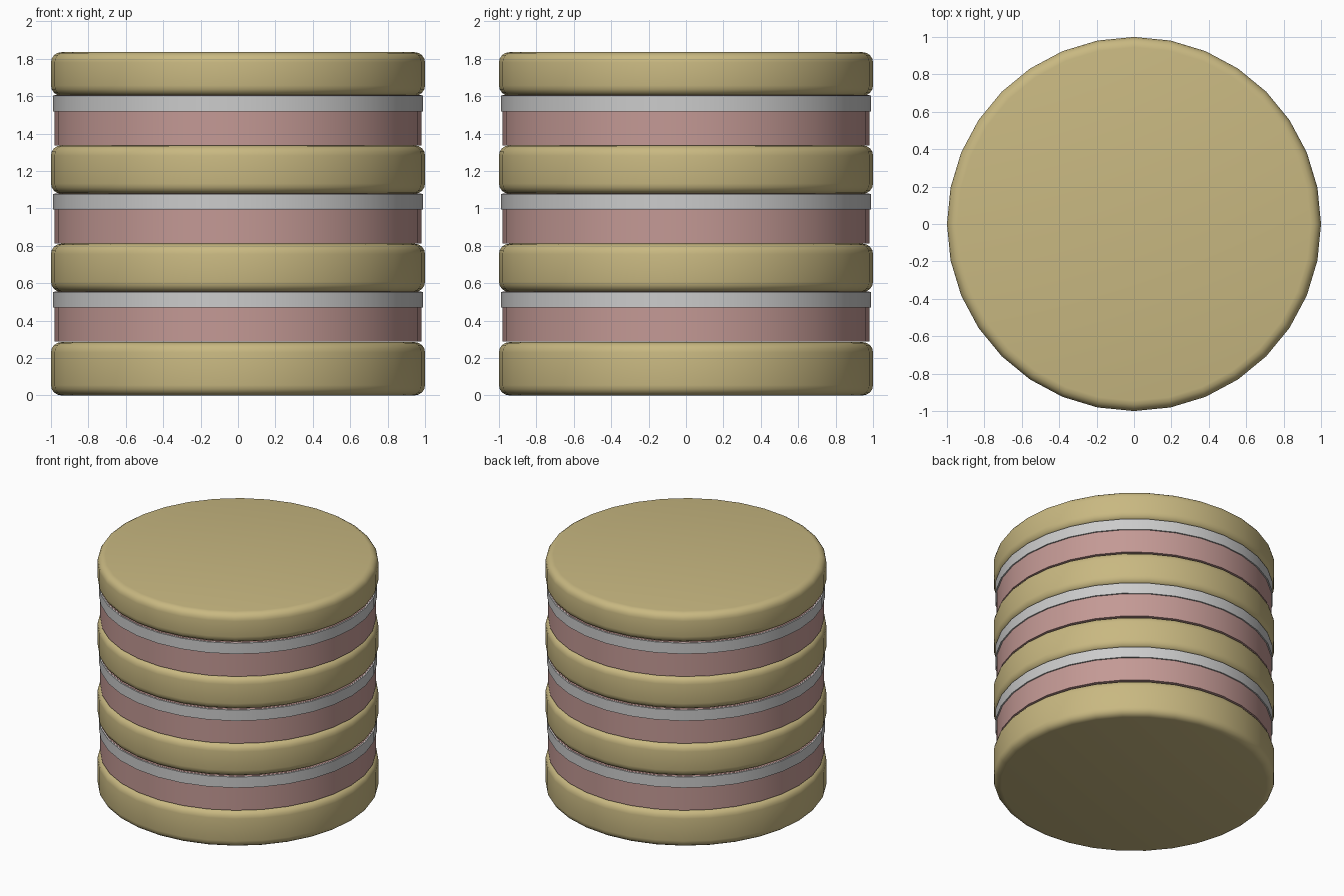
import bpy, math

if "Cube" in bpy.data.objects:
    bpy.data.objects.remove(bpy.data.objects["Cube"])

def material(name, rgb):
    m = bpy.data.materials.new(name)
    m.diffuse_color = (*rgb, 1)
    m.use_nodes = True
    m.node_tree.nodes["Principled BSDF"].inputs["Base Color"].default_value = m.diffuse_color
    return m

SPONGE = material("sponge_tan", (0.58, 0.48, 0.22))
JAM = material("jam_pink", (0.55, 0.32, 0.30))

def disc(name, radius, z0, z1, mat=None, bevel=0):
    bpy.ops.mesh.primitive_cylinder_add(vertices=32, radius=radius, depth=z1 - z0,
                                        location=(0, 0, (z0 + z1) / 2))
    ob = bpy.context.object
    ob.name = name
    if mat:
        ob.data.materials.append(mat)
    if bevel:
        # round only the rims, leaving the side facets intact
        mod = ob.modifiers.new("rounded_rim", 'BEVEL')
        mod.width = bevel
        mod.segments = 4
        mod.limit_method = 'ANGLE'
        mod.angle_limit = math.radians(40)
        bpy.ops.object.modifier_apply(modifier=mod.name)
    bpy.ops.object.shade_smooth_by_angle(angle=math.radians(40))
    return ob

# sponge layers with rounded rims
for i, (z0, z1) in enumerate([(0, 0.285), (0.553, 0.811), (1.078, 1.337), (1.602, 1.835)]):
    disc(f"sponge_layer_{i + 1}", 1.0, z0, z1, SPONGE, 0.055)

# jam filling with a cream band around its upper part
for i in range(3):
    z = 0.287 + 0.525 * i
    disc(f"jam_layer_{i + 1}", 0.98, z, z + 0.268, JAM)
    disc(f"cream_layer_{i + 1}", 0.99, z + 0.182, z + 0.266)
